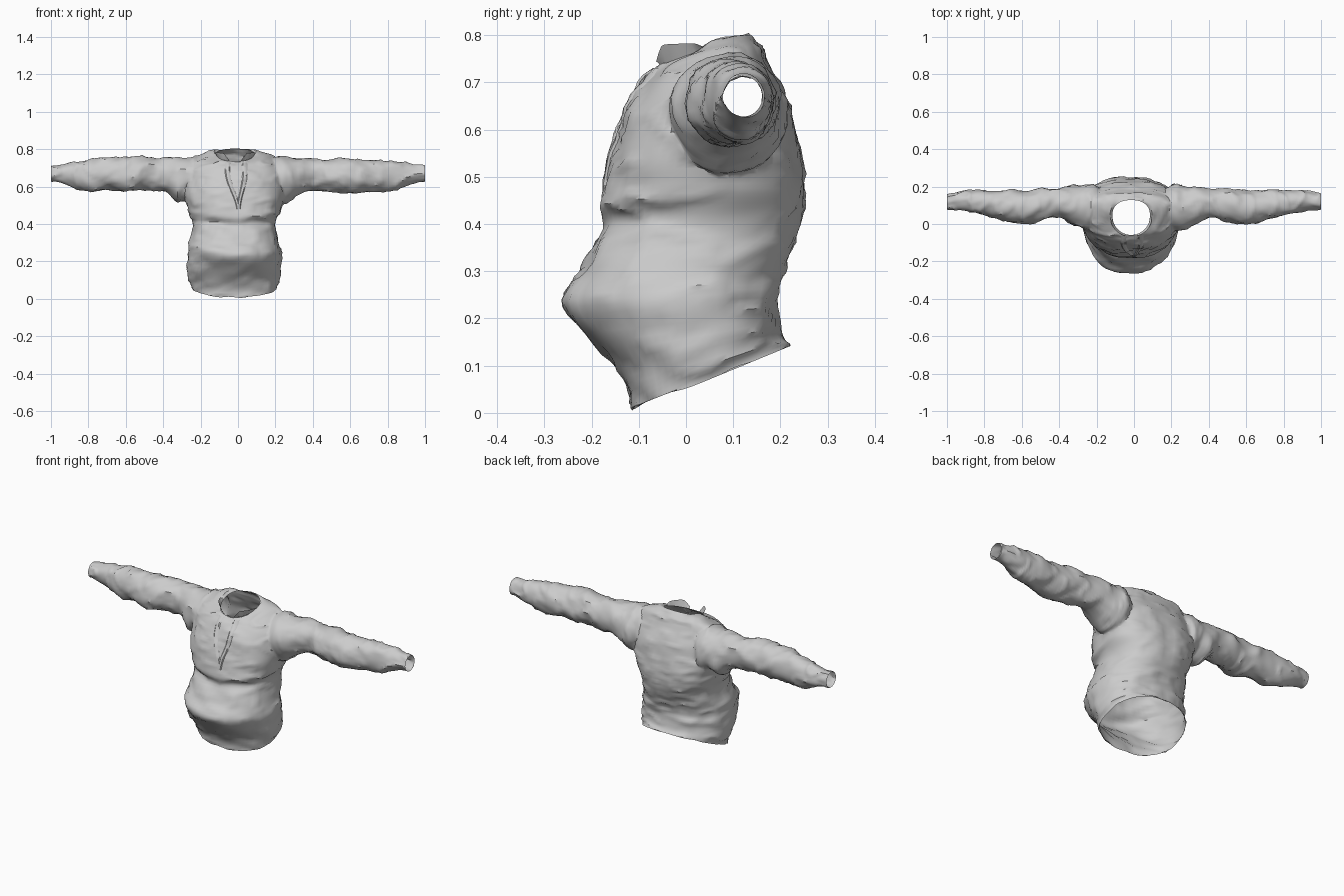
import bpy, bmesh, math
from mathutils import Vector, noise

if "Cube" in bpy.data.objects:
    bpy.data.objects.remove(bpy.data.objects["Cube"])

N = 64  # points around each section


def spline(keys, steps):
    """Smoothly resample a table of section parameters (Catmull-Rom)."""
    out = []
    for i in range(len(keys) - 1):
        k = [keys[max(i - 1, 0)], keys[i], keys[i + 1], keys[min(i + 2, len(keys) - 1)]]
        for s in range(steps):
            t = s / steps
            out.append([0.5 * (2 * b + (c - a) * t + (2 * a - 5 * b + 4 * c - d) * t * t
                               + (3 * b - a - 3 * c + d) * t ** 3) for a, b, c, d in zip(*k)])
    return out + [list(keys[-1])]


def make_object(name, rings, closed=True, caps=False):
    """Skin a list of point rings into a mesh object."""
    bm = bmesh.new()
    rows = [[bm.verts.new(p) for p in r] for r in rings]
    n = len(rows[0])
    for a, b in zip(rows, rows[1:]):
        for j in range(n if closed else n - 1):
            k = (j + 1) % n
            bm.faces.new((a[j], a[k], b[k], b[j]))
    if caps:
        bm.faces.new(rows[0][::-1])
        bm.faces.new(rows[-1])
    bmesh.ops.recalc_face_normals(bm, faces=bm.faces)
    me = bpy.data.meshes.new(name)
    bm.to_mesh(me)
    bm.free()
    ob = bpy.data.objects.new(name, me)
    bpy.context.collection.objects.link(ob)
    return ob


def activate(ob):
    bpy.ops.object.select_all(action='DESELECT')
    ob.select_set(True)
    bpy.context.view_layer.objects.active = ob


def power(v, e):
    return math.copysign(abs(v) ** e, v)


def bump(v, centre, width):
    return math.exp(-((v - centre) / width) ** 2)


# Torso sections: x centre, half width, y front, y middle, y back, z front, z back
torso_keys = [
    (-.02, .228, -.115, .03, .222, .003, .142),
    (-.02, .247, -.145, .02, .200, .090, .175),
    (-.02, .248, -.254, .00, .190, .225, .245),
    (-.02, .234, -.222, .01, .212, .310, .310),
    (-.02, .226, -.178, .03, .246, .400, .400),
    (-.02, .250, -.174, .04, .252, .475, .475),
    (-.02, .272, -.158, .05, .247, .550, .550),
    (-.02, .262, -.138, .07, .228, .625, .640),
    (-.02, .255, -.102, .08, .190, .685, .710),
    (-.02, .215, -.078, .09, .160, .715, .775),
    (-.015, .100, -.058, .05, .128, .735, .803),
]


def torso_ring(k, fade):
    cx, w, yf, ym, yb, zf, zb = k
    ring = []
    for j in range(N):
        a = 2 * math.pi * j / N
        c, s = power(math.cos(a), .88), power(math.sin(a), .88)
        x, y = w * c, ym + (yb - ym if s > 0 else ym - yf) * s
        z = zf + (zb - zf) * (y - yf) / (yb - yf)
        # soft cloth folds: waist crease in front, vertical dip and hem ridge behind
        d = .010 * noise.noise(Vector((x * 6, y * 6, z * 12 + x * 5)))
        amount = min(1, abs(s) * 1.6)
        if s < 0:
            zc = .405 + .12 * abs(x)
            d += amount * (.009 * bump(z, zc + .025, .022) - .009 * bump(z, zc - .015, .022))
        else:
            d -= .012 * bump(x, .01, .025) * bump(z, .5, .14)
            d += amount * .007 * bump(z, .235 + .02 * math.sin(9 * x), .018)
        f = 1 + fade * d / .22
        ring.append((cx + x * f, ym + (y - ym) * f, z))
    return ring


tk = spline(torso_keys, 7)
last = len(tk) - 1
shirt = make_object("shirt_body", [torso_ring(k, min(1, i / 5, (last - i) / 8))
                                   for i, k in enumerate(tk)], caps=True)

# Sleeve sections: x, y centre, z centre, y radius, z radius
sleeve_keys = [
    (.14, .09, .640, .070, .085), (.215, .092, .635, .125, .130),
    (.28, .090, .650, .116, .110), (.40, .113, .660, .080, .086),
    (.50, .100, .660, .086, .088), (.60, .088, .655, .092, .092),
    (.70, .100, .658, .080, .087), (.80, .112, .655, .070, .084),
    (.88, .122, .662, .058, .068), (.95, .124, .668, .048, .049),
    (1.0, .120, .670, .042, .043),
]


def sleeve_ring(k, side, fade):
    x, cy, cz, ry, rz = k
    if side < 0:
        cz += .012 * bump(x, .6, .2)
    ring = []
    for j in range(N // 2):
        a = 4 * math.pi * j / N
        c, s = math.cos(a), math.sin(a)
        # slanting twist folds along the arm
        p = Vector((x * 13 + 1.2 * c + side * 7, c * 1.1 + x * 4, s * 1.1 - x * 3))
        f = 1 + fade * (.10 * noise.noise(p) + .03 * math.sin(34 * x + 2.2 * c * side + 1.5 * s))
        # gathered cloth under the arm
        f += max(0, -s) * (.45 * bump(x, .33, .04) if side < 0 else .15 * bump(x, .27, .04))
        ring.append((side * x, cy + ry * c * f, cz + rz * s * f))
    return ring


for side, name in ((1, "left_sleeve"), (-1, "right_sleeve")):
    sk = spline(sleeve_keys, 8)
    last = len(sk) - 1
    sleeve = make_object(name, [sleeve_ring(k, side, min(1, i / 12, (last - i) / 6))
                                for i, k in enumerate(sk)], caps=True)
    activate(shirt)
    m = shirt.modifiers.new("join_sleeve", 'BOOLEAN')
    m.operation, m.solver, m.object = 'UNION', 'EXACT', sleeve
    bpy.ops.object.modifier_apply(modifier=m.name)
    bpy.data.objects.remove(sleeve)

# Open the hem, neck and cuffs by removing the large cap faces, then soften the armhole seams
bm = bmesh.new()
bm.from_mesh(shirt.data)
bmesh.ops.delete(bm, geom=[f for f in bm.faces if len(f.verts) > 24], context='FACES')
bmesh.ops.remove_doubles(bm, verts=bm.verts, dist=.002)
seam = [v for v in bm.verts if .17 < abs(v.co.x) < .31 and v.co.z > .48 and not v.is_boundary]
for _ in range(3):
    bmesh.ops.smooth_vert(bm, verts=seam, factor=.5, use_axis_x=True, use_axis_y=True, use_axis_z=True)

# Sharp small creases over the whole cloth, and an uneven hem
bm.normal_update()
for v in bm.verts:
    p = v.co.copy()
    if v.is_boundary:
        if p.z < .16:
            v.co.z += .012 * max(0, noise.noise(p * 14)) + .012 * bump(p.y, -.06, .04)
        continue
    q = Vector((p.x * 9 + p.z * 7, p.y * 8, p.z * 13 - p.x * 6))
    ridge = max(0, 1 - 5 * abs(noise.noise(q))) - .3
    v.co += v.normal * .007 * ridge
    # shoulder tops rise beside the neck
    v.co.z += .012 * bump(abs(p.x + .015), .13, .05) * bump(p.y, .07, .06) * (p.z > .7)
bm.to_mesh(shirt.data)
bm.free()


def front_y(x, z):
    """Front surface of the shirt at the given x and z."""
    hit, loc, _, _ = shirt.ray_cast(Vector((x, -1, z)), Vector((0, 1, 0)))
    return loc.y if hit and loc.y < .02 else -.055


parts = [shirt]

# Collar: two upturned points, one each side of the front opening
for side, name in ((-1, "collar_right"), (1, "collar_left")):
    rows = []
    for i in range(11):
        t = i / 10
        a = math.radians(-90 + side * (18 + 75 * t))
        x, y = -.015 + .10 * math.cos(a), .04 + .098 * math.sin(a)
        z = .738 + .068 * (y + .058) / .186
        h = .042 * min(1, 4 * t + .1) * (1 - t) ** .6
        rows.append([(x, y, z - .004), (-.015 + (x + .015) * 1.06, y - .006, z + .5 * h),
                     (-.015 + (x + .015) * 1.1, y - .01, z + h)])
    parts.append(make_object(name, rows, closed=False))

# Placket: two lapped strips meeting in a narrow V down the chest
for name, top, bottom, bend in (("placket_right", -.055, -.01, -.012), ("placket_left", .035, .012, .008)):
    rows = []
    for i in range(19):
        t = i / 18
        z = .73 - .25 * t
        xc = top + (bottom - top) * t + bend * math.sin(5 * t)
        width = .034 - .014 * t
        rows.append([(x, front_y(x, z) - lift, z) for x, lift in
                     ((xc - width / 2, -.002), (xc - width / 4, .006),
                      (xc + width / 4, .005), (xc + width / 2, -.002))])
    parts.append(make_object(name, rows, closed=False))

for ob in parts:
    activate(ob)
    bpy.ops.object.shade_smooth_by_angle(angle=math.radians(40))
